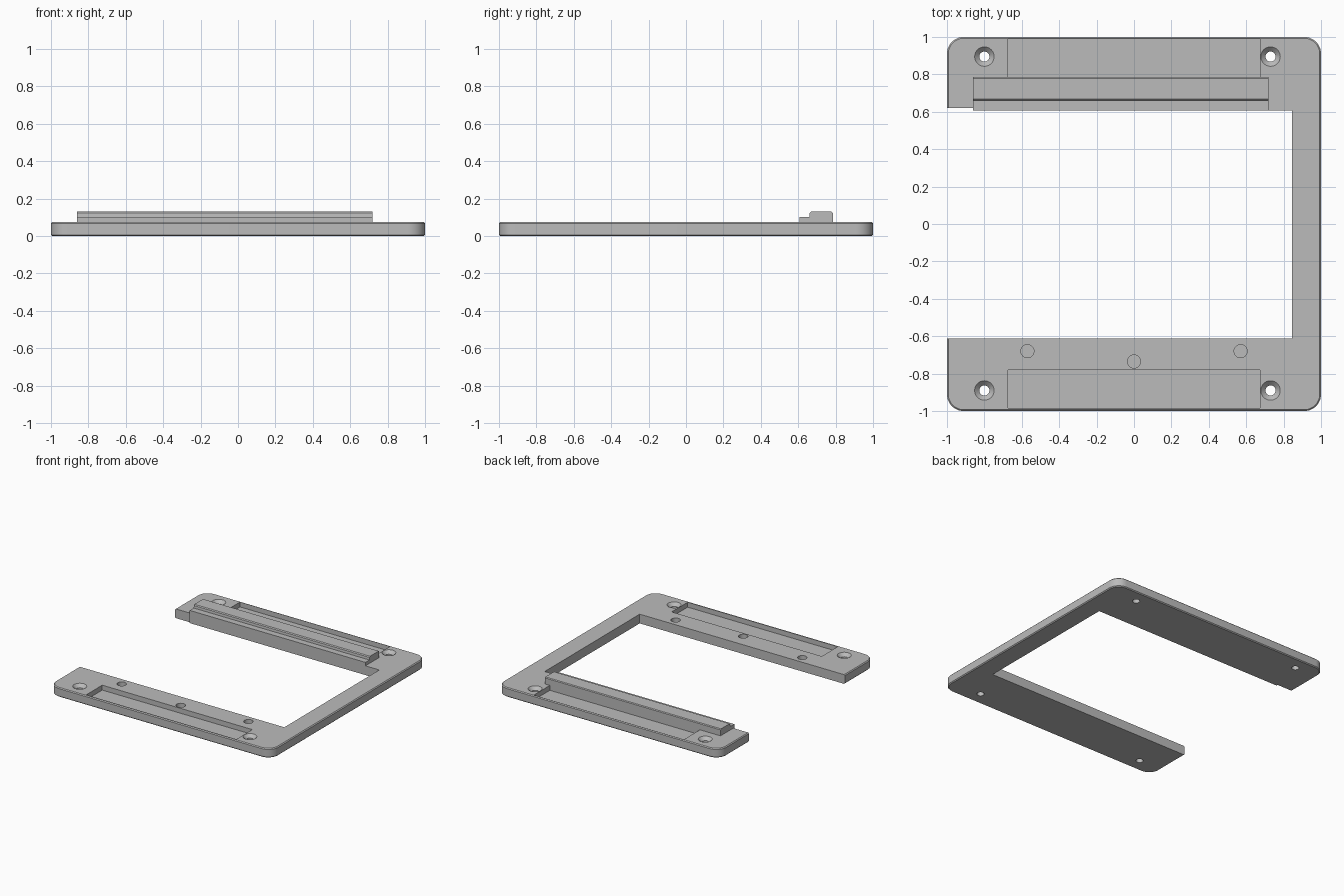
import bpy, bmesh, math
from mathutils import Matrix, Vector

if "Cube" in bpy.data.objects:
    bpy.data.objects.remove(bpy.data.objects["Cube"])

grey = bpy.data.materials.new("plain grey")
grey.use_nodes = True
grey.diffuse_color = (0.5, 0.5, 0.5, 1)
grey.node_tree.nodes["Principled BSDF"].inputs["Base Color"].default_value = (0.5, 0.5, 0.5, 1)

TOP = 0.075       # plate thickness
FLOOR = 0.035     # pocket floor height
RADIUS = 0.09     # outer corner radius


def make_object(name, bm):
    bmesh.ops.recalc_face_normals(bm, faces=bm.faces)
    mesh = bpy.data.meshes.new(name)
    bm.to_mesh(mesh)
    bm.free()
    mesh.materials.append(grey)
    obj = bpy.data.objects.new(name, mesh)
    bpy.context.collection.objects.link(obj)
    return obj


def extrude_profile(points, vector):
    bm = bmesh.new()
    face = bm.faces.new([bm.verts.new(p) for p in points])
    out = bmesh.ops.extrude_face_region(bm, geom=[face], use_keep_orig=True)
    moved = [g for g in out["geom"] if isinstance(g, bmesh.types.BMVert)]
    bmesh.ops.translate(bm, vec=vector, verts=moved)
    return bm


def add_box(bm, x0, x1, y0, y1, z0, z1):
    place = Matrix.Translation(((x0 + x1) / 2, (y0 + y1) / 2, (z0 + z1) / 2))
    size = Matrix.Diagonal((x1 - x0, y1 - y0, z1 - z0, 1))
    bmesh.ops.create_cube(bm, size=1, matrix=place @ size)


def add_cone(bm, x, y, z0, z1, r0, r1):
    bmesh.ops.create_cone(bm, cap_ends=True, segments=40, radius1=r0, radius2=r1,
                          depth=z1 - z0, matrix=Matrix.Translation((x, y, (z0 + z1) / 2)))


def corner(sx, sy, start):
    c = 1 - RADIUS
    angles = [math.radians(start + 90 * i / 10) for i in range(11)]
    return [(sx * c + RADIUS * math.cos(a), sy * c + RADIUS * math.sin(a), 0) for a in angles]


def cut(target, name, bm):
    cutter = make_object(name, bm)
    cutter.hide_render = True
    mod = target.modifiers.new(name, "BOOLEAN")
    mod.operation = "DIFFERENCE"
    mod.solver = "EXACT"
    mod.object = cutter
    bpy.context.view_layer.objects.active = target
    bpy.ops.object.modifier_apply(modifier=name)
    bpy.data.objects.remove(cutter)


# C-shaped plate, open on its right side
inner = [(-1, 0.62, 0), (-0.86, 0.62, 0), (-0.86, 0.608, 0), (0.845, 0.608, 0),
         (0.845, -0.612, 0), (-1, -0.612, 0)]
outline = corner(-1, -1, 180) + corner(1, -1, 270) + corner(1, 1, 0) + corner(-1, 1, 90) + inner
bm = extrude_profile(outline, Vector((0, 0, TOP)))


def on_rim(v):
    x, y = abs(v.co.x), abs(v.co.y)
    return max(x, y) > 0.96


# Small chamfer along the outside edges
rim = [e for e in bm.edges
       if abs(e.verts[0].co.z - e.verts[1].co.z) < 0.001
       and all(on_rim(v) for v in e.verts)
       and not (e.verts[0].co.y * e.verts[1].co.y < 0 and e.verts[0].co.x < 0)]
bmesh.ops.bevel(bm, geom=rim, offset=0.007, segments=1, affect="EDGES", clamp_overlap=True)
plate = make_object("base_plate", bm)

# Long shallow pockets beside the front and back edges
cutter = bmesh.new()
add_box(cutter, -0.675, 0.675, 0.785, 0.99, FLOOR, 0.2)
add_box(cutter, -0.675, 0.675, -0.985, -0.78, FLOOR, 0.2)
cut(plate, "pocket_cutter", cutter)

# Countersunk through holes near the corners
for x in (-0.8, 0.73):
    for y in (-0.89, 0.895):
        cutter = bmesh.new()
        add_cone(cutter, x, y, -0.05, 0.2, 0.027, 0.027)
        cut(plate, "screw_hole_cutter", cutter)
        cutter = bmesh.new()
        add_cone(cutter, x, y, TOP - 0.03, TOP + 0.001, 0.022, 0.053)
        cut(plate, "countersink_cutter", cutter)

# Blind round holes in the front arm
cutter = bmesh.new()
for x, y in ((-0.57, -0.68), (0, -0.735), (0.57, -0.68)):
    add_cone(cutter, x, y, FLOOR, 0.2, 0.035, 0.035)
cut(plate, "blind_hole_cutter", cutter)

# Stepped rail on the back arm
profile = [(0.608, TOP), (0.608, 0.103), (0.659, 0.103), (0.661, 0.123), (0.668, 0.13),
           (0.779, 0.13), (0.785, 0.124), (0.785, TOP)]
rail = make_object("stepped_rail", extrude_profile(
    [(-0.86, y, z) for y, z in profile], Vector((1.58, 0, 0))))

# Smooth only the rounded surfaces
for obj in (plate, rail):
    bpy.ops.object.select_all(action="DESELECT")
    obj.select_set(True)
    bpy.context.view_layer.objects.active = obj
    bpy.ops.object.shade_smooth_by_angle(angle=math.radians(25))
